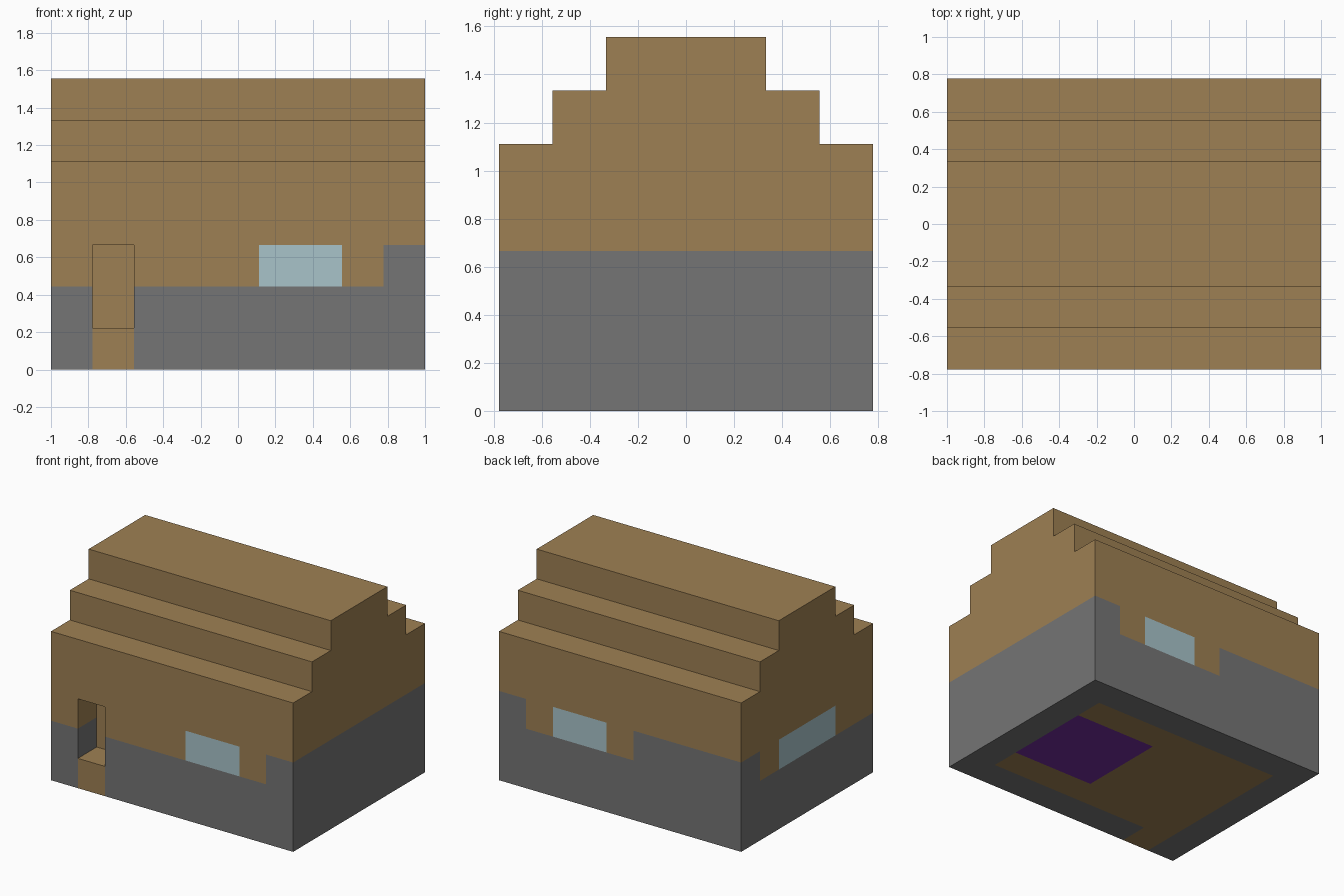
import bpy
import bmesh
from math import radians
from mathutils import Vector

cube = bpy.data.objects.get("Cube")
if cube:
    bpy.data.objects.remove(cube, do_unlink=True)

# The house sits on a block grid: width, depth, height
NX, NY, NZ = 9, 7, 7
BLOCK = 2 / NX


def srgb(r, g, b):
    def linear(c):
        c /= 255
        return c / 12.92 if c <= 0.04045 else ((c + 0.055) / 1.055) ** 2.4
    return (linear(r), linear(g), linear(b), 1)


def make_material(name, colour):
    mat = bpy.data.materials.new(name)
    mat.use_nodes = True
    mat.diffuse_color = colour
    bsdf = mat.node_tree.nodes["Principled BSDF"]
    bsdf.inputs["Base Color"].default_value = colour
    bsdf.inputs["Roughness"].default_value = 0.9
    return mat


def is_solid(i, j, k):
    """Stepped roof outline with a recessed doorway in the front."""
    step = max(0, k - 4)
    inside = 0 <= i < NX and step <= j < NY - step and 0 <= k < NZ
    doorway = i == 1 and j == 0 and k in (1, 2)
    return inside and not doorway


def part_at(i, j, k):
    """Which part of the house a block belongs to."""
    edge = i in (0, NX - 1) or j in (0, NY - 1)
    if k == 0 and i in (5, 6, 7) and j in (2, 3, 4):
        return "floor_rug"
    if k == 2:
        if j in (0, NY - 1) and i in (5, 6):
            return "windows"
        if i == 0 and j in (2, 3, 4):
            return "windows"
        if i == NX - 1 or (j == NY - 1 and i <= 3):
            return "stone_base"
    doorstep = i == 1 and j == 0
    if k < 2 and edge and not doorstep:
        return "stone_base"
    return "timber_walls_and_roof"


def block_face(bm, cell, axis, side):
    """Add one outward square on a side of a block."""
    u, v = (axis + 1) % 3, (axis + 2) % 3
    ring = [(0, 0), (1, 0), (1, 1), (0, 1)]
    if side < 0:
        ring.reverse()
    verts = []
    for du, dv in ring:
        p = Vector(cell)
        p[axis] += side > 0
        p[u] += du
        p[v] += dv
        verts.append(bm.verts.new((p - Vector((NX / 2, NY / 2, 0))) * BLOCK))
    bm.faces.new(verts)


def build_part(name, mat):
    bm = bmesh.new()
    cells = [(i, j, k) for i in range(NX) for j in range(NY) for k in range(NZ)]
    for cell in cells:
        if not is_solid(*cell) or part_at(*cell) != name:
            continue
        for axis in range(3):
            for side in (-1, 1):
                neighbour = list(cell)
                neighbour[axis] += side
                if not is_solid(*neighbour):
                    block_face(bm, cell, axis, side)
    # Join the squares into large flat faces
    bmesh.ops.remove_doubles(bm, verts=bm.verts, dist=BLOCK / 100)
    bmesh.ops.dissolve_limit(bm, angle_limit=radians(1),
                             verts=bm.verts, edges=bm.edges)
    mesh = bpy.data.meshes.new(name)
    bm.to_mesh(mesh)
    bm.free()
    mesh.materials.append(mat)
    bpy.context.collection.objects.link(bpy.data.objects.new(name, mesh))


# Parts and their colours
build_part("stone_base", make_material("grey stone", srgb(117, 117, 117)))
build_part("timber_walls_and_roof", make_material("brown timber", srgb(158, 128, 83)))
build_part("windows", make_material("pale blue glass", srgb(168, 195, 202)))
build_part("floor_rug", make_material("purple", srgb(115, 45, 158)))
